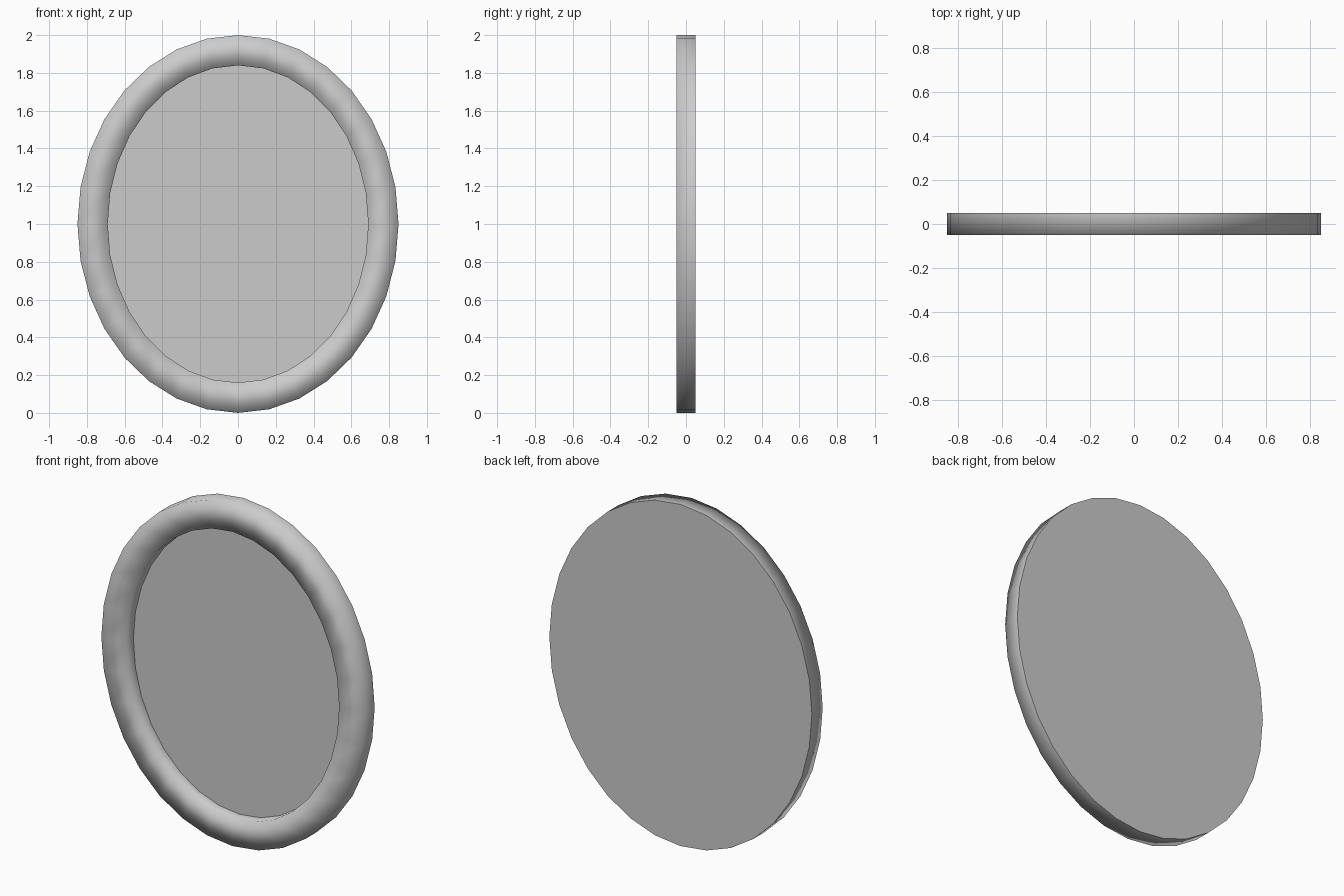
import bpy
import bmesh
from math import sin, cos, tau

SEGMENTS = 32
WIDTH, HEIGHT = 0.85, 1.0   # outer half sizes of the oval
RIM = 0.16                  # rim width seen from the front
FRONT, BACK, PANEL = -0.05, 0.05, 0.018

cube = bpy.data.objects.get("Cube")
if cube:
    bpy.data.objects.remove(cube, do_unlink=True)

grey = bpy.data.materials.new("light_grey")
grey.use_nodes = True
colour = (0.6, 0.6, 0.6, 1)
grey.diffuse_color = colour
grey.node_tree.nodes["Principled BSDF"].inputs["Base Color"].default_value = colour


def oval(bm, inset, y):
    """Add one loop of vertices, inset from the outer oval, at depth y."""
    return [bm.verts.new(((WIDTH - inset) * sin(tau * i / SEGMENTS), y,
                          HEIGHT + (HEIGHT - inset) * cos(tau * i / SEGMENTS)))
            for i in range(SEGMENTS)]


def bridge(bm, a, b):
    """Join two loops with smooth quads."""
    for i in range(SEGMENTS):
        j = (i + 1) % SEGMENTS
        bm.faces.new((a[i], a[j], b[j], b[i])).smooth = True


def finish(bm, name):
    mesh = bpy.data.meshes.new(name)
    bm.to_mesh(mesh)
    bm.free()
    mesh.materials.append(grey)
    bpy.context.collection.objects.link(bpy.data.objects.new(name, mesh))


# Oval frame: outer wall, front rim and inner wall share soft edges;
# the flat back and the recessed panel meet them at sharp edges
bm = bmesh.new()
loops = [oval(bm, inset, y) for inset, y in
         ((0, BACK), (0, FRONT), (RIM, FRONT), (RIM, PANEL))]
for a, b in zip(loops, loops[1:]):
    bridge(bm, a, b)
for loop in (loops[0], loops[-1]):
    cap = bm.faces.new(loop)
    for edge in cap.edges:
        edge.smooth = False
bmesh.ops.recalc_face_normals(bm, faces=bm.faces)
finish(bm, "oval_frame")
